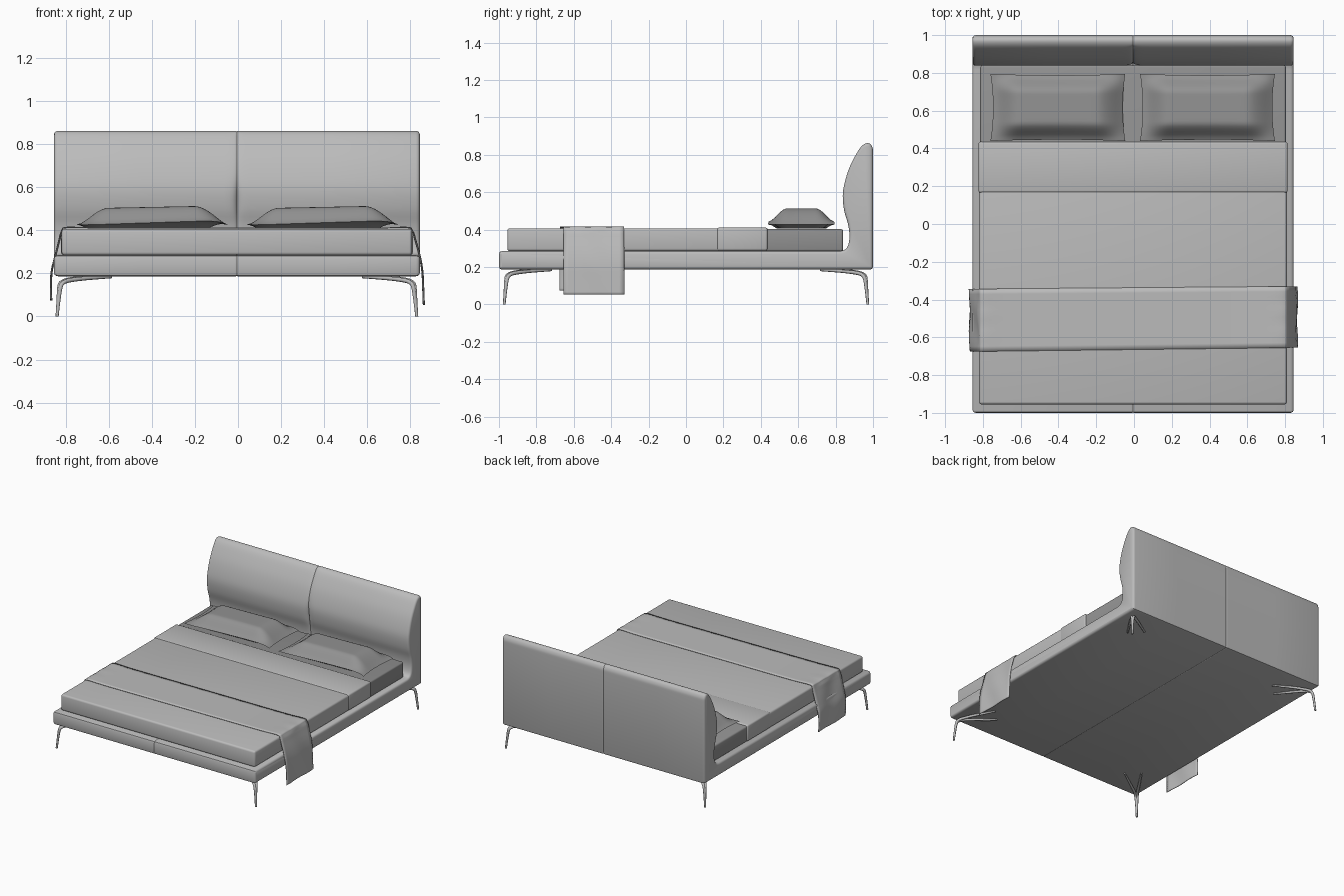
import bpy, bmesh, math
from mathutils import Vector

if "Cube" in bpy.data.objects:
    bpy.data.objects.remove(bpy.data.objects["Cube"], do_unlink=True)

CX = -0.005  # centre of the frame in x


def material(name, v):
    m = bpy.data.materials.new(name)
    m.use_nodes = True
    m.diffuse_color = (v, v, v, 1)
    bsdf = next(n for n in m.node_tree.nodes if n.type == 'BSDF_PRINCIPLED')
    bsdf.inputs["Base Color"].default_value = (v, v, v, 1)
    return m


LIGHT = material("light grey fabric", 0.50)
DARK = material("dark grey linen", 0.29)


def finish(name, bm, mat, angle=35):
    bmesh.ops.recalc_face_normals(bm, faces=bm.faces[:])
    mesh = bpy.data.meshes.new(name)
    bm.to_mesh(mesh)
    bm.free()
    mesh.materials.append(mat)
    ob = bpy.data.objects.new(name, mesh)
    bpy.context.collection.objects.link(ob)
    bpy.ops.object.select_all(action='DESELECT')
    ob.select_set(True)
    bpy.context.view_layer.objects.active = ob
    bpy.ops.object.shade_smooth_by_angle(angle=math.radians(angle))
    return ob


def spline(pts, steps):
    """Catmull-Rom curve through the points."""
    p = [Vector(q) for q in pts]
    p = [p[0]] + p + [p[-1]]
    out = []
    for a, b, c, d in zip(p, p[1:], p[2:], p[3:]):
        for i in range(steps):
            t = i / steps
            out.append(0.5 * (2 * b + (c - a) * t + (2 * a - 5 * b + 4 * c - d) * t * t
                              + (3 * b - a - 3 * c + d) * t ** 3))
    return out + [p[-1]]


def skin(bm, rows, closed=False):
    """Bridge equal rows of vertices with quads."""
    for r, s in zip(rows, rows[1:]):
        n = len(r)
        for i in range(n if closed else n - 1):
            j = (i + 1) % n
            bm.faces.new((r[i], r[j], s[j], s[i]))


def box(name, x, y, z, mat, bevel):
    bm = bmesh.new()
    bmesh.ops.create_cube(bm, size=1)
    for v in bm.verts:
        v.co = [lo + (c + 0.5) * (hi - lo) for c, (lo, hi) in zip(v.co, (x, y, z))]
    bmesh.ops.bevel(bm, geom=bm.edges[:], offset=bevel, segments=3, profile=0.5, affect='EDGES')
    return finish(name, bm, mat)


# Frame and headboard: one side profile (y, z), lofted across each half
rail = [(-0.985, 0.187), (-0.996, 0.191), (-1, 0.202), (-1, 0.268), (-0.996, 0.281), (-0.985, 0.285)]
front = [(0.82, 0.285), (0.85, 0.293), (0.868, 0.32), (0.874, 0.37), (0.866, 0.43), (0.846, 0.5),
         (0.838, 0.58), (0.848, 0.65), (0.873, 0.73), (0.908, 0.80), (0.938, 0.845),
         (0.965, 0.862), (0.986, 0.857), (0.998, 0.835), (1, 0.81)]
profile = [Vector(p) for p in rail] + spline(front, 4)
profile += [Vector((1, 0.202)), Vector((0.996, 0.191)), Vector((0.985, 0.187))]


def inset(points, d):
    out = []
    for i, p in enumerate(points):
        t = (points[(i + 1) % len(points)] - points[i - 1]).normalized()
        out.append(p + Vector((t.y, -t.x)) * d)
    return out


def frame_half(name, side):
    bm = bmesh.new()
    rows = []
    for x, d in ((0, 0.002), (0.004, 0), (0.012, 0), (0.022, 0), (0.036, 0), (0.06, 0), (0.45, 0),
                 (0.832, 0), (0.841, 0.002), (0.847, 0.007), (0.85, 0.015)):
        row = []
        for y, z in inset(profile, d):
            # pinched seam in the upholstery
            if 0.33 < z < 0.85 and y < 0.95:
                y += math.exp(-x / 0.015) * (0.004 + 0.016 * math.exp(-((z - 0.53) / 0.09) ** 2))
            row.append(bm.verts.new((CX + side * x, y, z)))
        rows.append(row)
    skin(bm, rows, closed=True)
    bm.faces.new(rows[0])
    bm.faces.new(rows[-1])
    finish(name, bm, LIGHT)


frame_half("frame_and_headboard_left", 1)
frame_half("frame_and_headboard_right", -1)

# Mattress, cover and folded-back band
box("mattress", (-0.814, 0.804), (-0.94, 0.84), (0.283, 0.403), DARK, 0.012)
box("bed_cover", (-0.82, 0.81), (-0.955, 0.433), (0.285, 0.407), LIGHT, 0.014)
box("cover_fold", (-0.823, 0.813), (0.165, 0.436), (0.287, 0.411), LIGHT, 0.012)


# Pillows: a soft plateau with a thin rim
def bulge(u, w):
    t = min(1, (1 - abs(u)) / w)
    return t * t * (3 - 2 * t)


def pillow(name, x0):
    bm = bmesh.new()
    nu, nv = 36, 24
    for top in (True, False):
        rows = []
        for j in range(nv + 1):
            v = 2 * j / nv - 1
            row = []
            for i in range(nu + 1):
                u = 2 * i / nu - 1
                # edges pull in between the corners
                x = x0 + u * (0.357 - 0.014 * (1 - v * v))
                y = 0.617 + v * (0.178 - 0.008 * (1 - u * u))
                seam = 0.436 + 0.012 * u * (1 - u ** 8) - 0.008 * u ** 8
                h = bulge(u, 0.42) ** 0.8 * bulge(v, 0.55) ** 0.8
                z = seam + (0.509 + 0.007 * u - seam) * h if top else max(0.405, seam - 0.05 * h)
                row.append(bm.verts.new((x, y, z)))
            rows.append(row)
        skin(bm, rows)
    bmesh.ops.remove_doubles(bm, verts=bm.verts[:], dist=0.0004)
    finish(name, bm, DARK, 60)


pillow("pillow_right", -0.403)
pillow("pillow_left", 0.389)

# Throw draped over the foot end
drape = spline([(-0.868, 0.075), (-0.870, 0.14), (-0.866, 0.21), (-0.852, 0.27), (-0.832, 0.35),
                (-0.818, 0.398), (-0.79, 0.413), (-0.6, 0.411), (0, 0.411), (0.6, 0.411),
                (0.78, 0.413), (0.81, 0.398), (0.826, 0.35), (0.845, 0.28), (0.857, 0.21),
                (0.861, 0.13), (0.864, 0.053)], 4)
bm = bmesh.new()
rows = []
for j in range(13):
    t = j / 12
    row = []
    for x, z in drape:
        y = -0.665 + 0.012 * x + t * (0.328 - 0.004 * x)
        fold = max(0, min(1, (abs(x) - 0.7) / 0.1))
        wave = 0.003 * fold * math.sin(t * 9 + z * 14)
        row.append(bm.verts.new((x + (wave if z < 0.39 else 0), y, z + (abs(wave) if z > 0.39 else 0))))
    rows.append(row)
skin(bm, rows)
throw = finish("throw_blanket", bm, LIGHT, 60)
solid = throw.modifiers.new("thickness", 'SOLIDIFY')
solid.thickness = 0.004
solid.offset = 0


# Legs: a slim post bending into two prongs under the frame
def leg(name, sx, sy):
    cu = bpy.data.curves.new(name, 'CURVE')
    cu.dimensions = '3D'
    cu.bevel_depth = 0.009
    cu.bevel_resolution = 2
    cu.use_fill_caps = True
    for s in (-1, 1):
        # distance in from the corner, sideways spread, height, thickness
        path = [(0, 0, 0, 0.8), (0.006, 0.001, 0.07, 0.9), (0.013, 0.003, 0.135, 1.05),
                (0.024, 0.005, 0.157, 1.1), (0.05, 0.009, 0.168, 1.1),
                (0.11, 0.022, 0.177, 1), (0.21, 0.042, 0.184, 0.7)]
        pts = spline(path, 4)
        sp = cu.splines.new('POLY')
        sp.points.add(len(pts) - 1)
        for p, (d, w, z, r) in zip(sp.points, pts):
            p.co = (CX + sx * (0.836 - d - s * w), sy * (0.972 - d + s * w), z, 1)
            p.radius = r
        sp.use_smooth = True
    cu.materials.append(LIGHT)
    bpy.context.collection.objects.link(bpy.data.objects.new(name, cu))


for sx, side in ((1, "left"), (-1, "right")):
    for sy, end in ((-1, "front"), (1, "back")):
        leg(f"{end}_{side}_leg", sx, sy)
